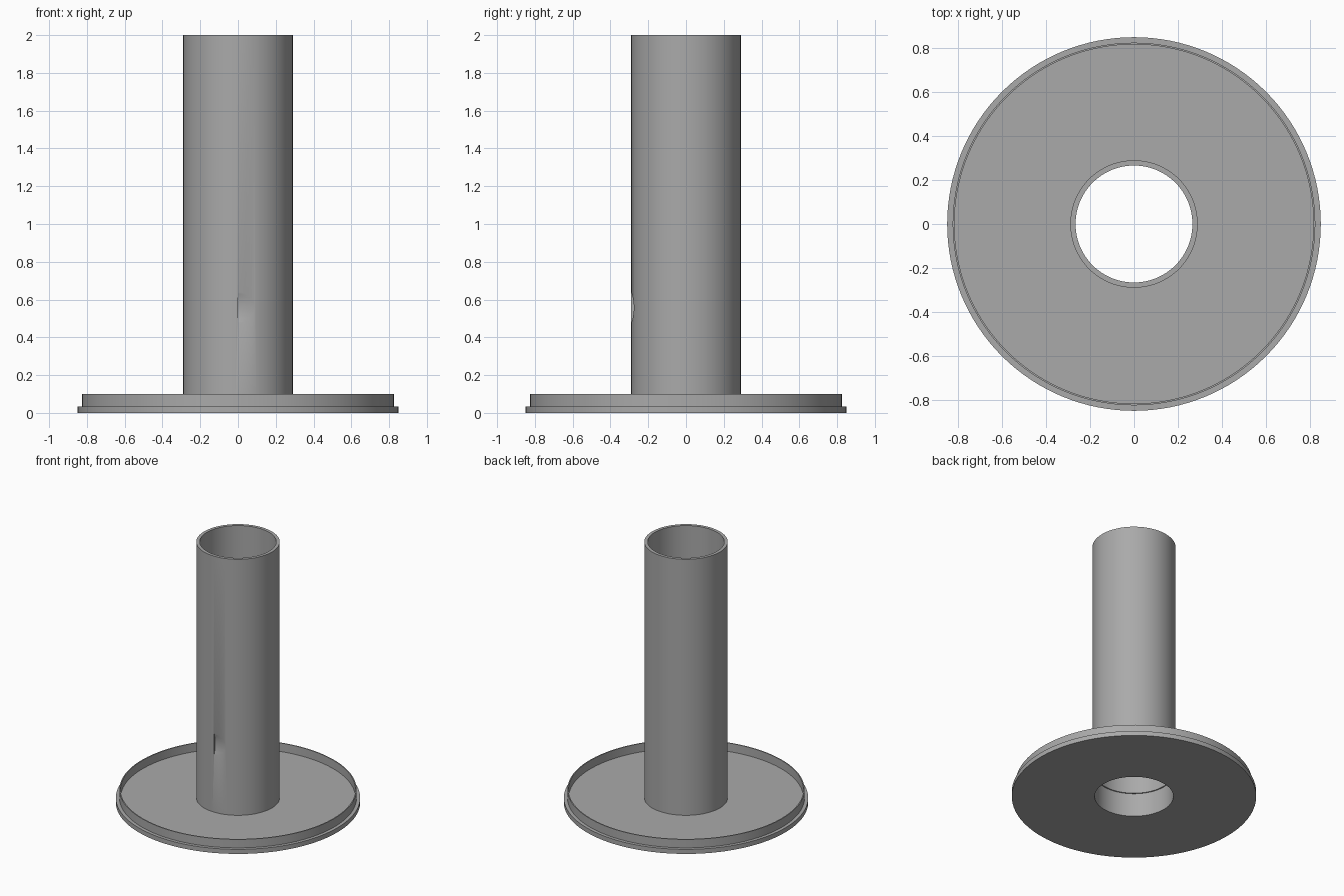
import bpy, bmesh, math
from mathutils import Matrix, Vector

if "Cube" in bpy.data.objects:
    bpy.data.objects.remove(bpy.data.objects["Cube"], do_unlink=True)

grey = bpy.data.materials.new("plain grey")
grey.use_nodes = True
GREY = (0.4, 0.4, 0.4, 1)
grey.diffuse_color = GREY
grey.node_tree.nodes["Principled BSDF"].inputs["Base Color"].default_value = GREY


def make_object(name, bm):
    bmesh.ops.recalc_face_normals(bm, faces=bm.faces[:])
    mesh = bpy.data.meshes.new(name)
    bm.to_mesh(mesh)
    bm.free()
    mesh.materials.append(grey)
    ob = bpy.data.objects.new(name, mesh)
    bpy.context.collection.objects.link(ob)
    return ob


def lathe(name, profile, steps=128):
    """Spin a closed (radius, height) profile around the z axis."""
    bm = bmesh.new()
    verts = [bm.verts.new((r, 0, z)) for r, z in profile]
    edges = [bm.edges.new((verts[i - 1], verts[i])) for i in range(len(verts))]
    bmesh.ops.spin(bm, geom=verts + edges, cent=(0, 0, 0), axis=(0, 0, 1),
                   angle=math.tau, steps=steps, use_duplicate=False)
    bmesh.ops.remove_doubles(bm, verts=bm.verts[:], dist=0.0001)
    return make_object(name, bm)


# One hollow body: flange, thin upright lip, tall tube, wider bore at the foot
RIM, LIP, LIP_IN, TUBE, BORE, FOOT_BORE = 0.85, 0.825, 0.817, 0.29, 0.266, 0.274
FLOOR, LIP_TOP, STEP, TOP = 0.035, 0.1, 0.18, 2.0
spool = lathe("flanged_tube", [
    (FOOT_BORE, 0), (RIM, 0), (RIM, FLOOR), (LIP, FLOOR), (LIP, LIP_TOP),
    (LIP_IN, LIP_TOP), (LIP_IN, FLOOR), (TUBE, FLOOR), (TUBE, TOP),
    (BORE, TOP), (BORE, STEP), (FOOT_BORE, STEP)])

# Shallow scooped catch on the front of the tube, cut by a sideways cylinder
bm = bmesh.new()
scoop_radius, scoop_width = 0.25, 0.14
bmesh.ops.create_cone(
    bm, cap_ends=True, segments=128, radius1=scoop_radius, radius2=scoop_radius,
    depth=scoop_width,
    matrix=Matrix.Translation(Vector((scoop_width / 2, -0.276 - scoop_radius, 0.557)))
    @ Matrix.Rotation(math.pi / 2, 4, "Y"))
cutter = make_object("scoop_cutter", bm)
cutter.hide_render = True

cut = spool.modifiers.new("scoop", "BOOLEAN")
cut.operation = "DIFFERENCE"
cut.solver = "EXACT"
cut.object = cutter
bpy.context.view_layer.objects.active = spool
spool.select_set(True)
bpy.ops.object.modifier_apply(modifier=cut.name)
bpy.data.objects.remove(cutter, do_unlink=True)

# Smooth round walls, crisp rims
bpy.ops.object.shade_smooth_by_angle(angle=math.radians(30))
